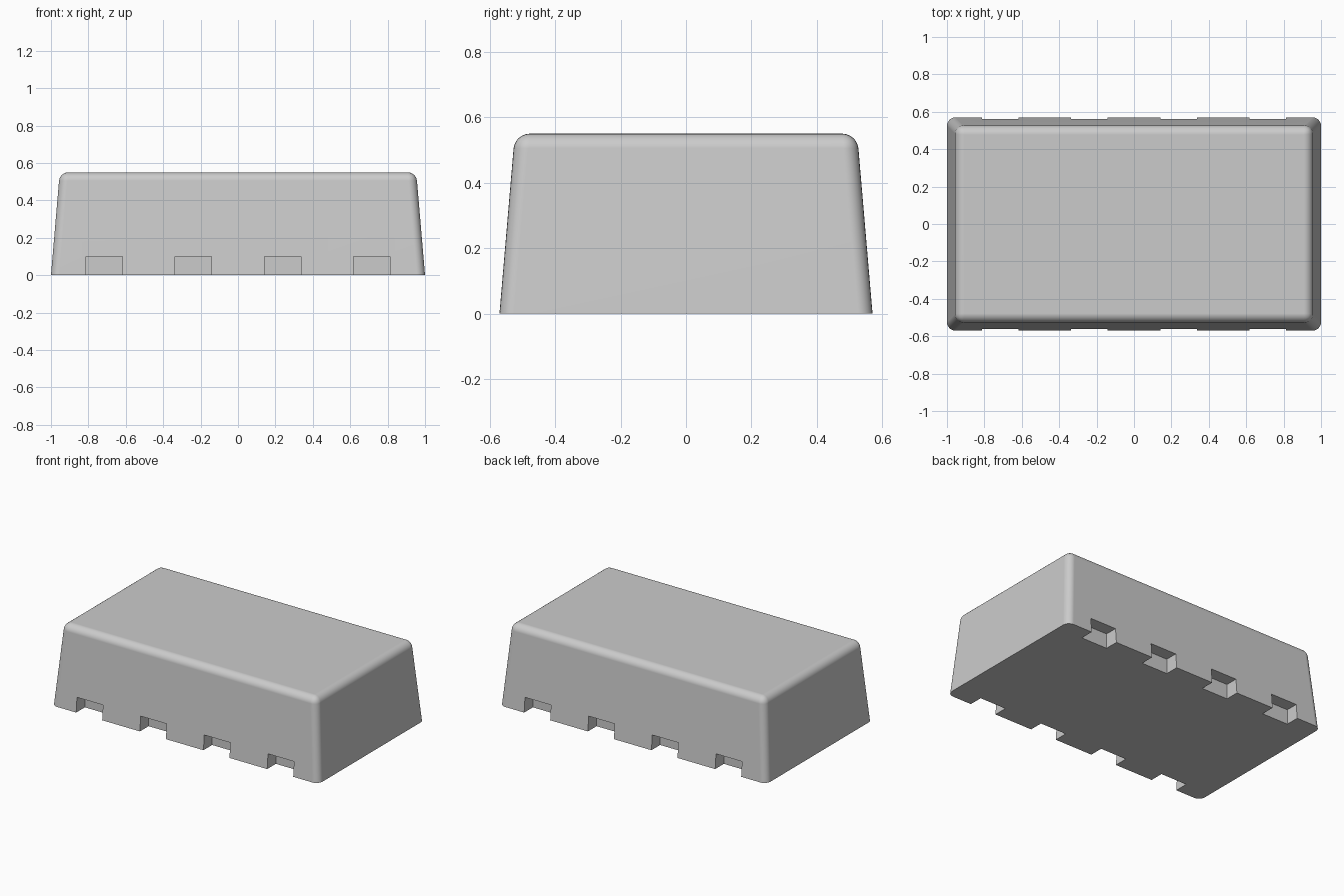
import bpy, bmesh
from mathutils import Vector

cube = bpy.data.objects.get("Cube")
if cube:
    bpy.data.objects.remove(cube, do_unlink=True)

LENGTH, DEPTH, HEIGHT = 2.0, 1.14, 0.55
TAPER = 0.047           # inward lean of each wall at the top
RADIUS = 0.045          # rounding of top and corner edges
NOTCH_X = (-0.715, -0.238, 0.238, 0.715)
NOTCH_W, NOTCH_H, NOTCH_D = 0.195, 0.1, 0.093

grey = bpy.data.materials.new("plain grey")
grey.use_nodes = True
colour = (0.6, 0.6, 0.6, 1)
grey.diffuse_color = colour
grey.node_tree.nodes["Principled BSDF"].inputs["Base Color"].default_value = colour


def add_box(bm, centre, size):
    verts = bmesh.ops.create_cube(bm, size=1)["verts"]
    for v in verts:
        v.co = Vector(centre) + v.co * Vector(size)
    return verts


def make_object(name, bm):
    mesh = bpy.data.meshes.new(name)
    bm.to_mesh(mesh)
    bm.free()
    mesh.materials.append(grey)
    obj = bpy.data.objects.new(name, mesh)
    bpy.context.collection.objects.link(obj)
    return obj


# Tapered block with rounded top and corners, sharp flat base
bm = bmesh.new()
for v in add_box(bm, (0, 0, HEIGHT / 2), (LENGTH, DEPTH, HEIGHT)):
    if v.co.z > HEIGHT / 2:
        v.co.x -= TAPER if v.co.x > 0 else -TAPER
        v.co.y -= TAPER if v.co.y > 0 else -TAPER
rounded = [e for e in bm.edges if max(v.co.z for v in e.verts) > HEIGHT / 2]
bmesh.ops.bevel(bm, geom=rounded, offset=RADIUS, segments=6, profile=0.5,
                affect='EDGES', clamp_overlap=True)
body = make_object("tapered_body", bm)

# Notches along the lower front and back edges
bm = bmesh.new()
reach = 0.1             # how far the cutters stick out past the walls
for side in (-1, 1):
    y = side * (DEPTH / 2 - NOTCH_D + (NOTCH_D + reach) / 2)
    for x in NOTCH_X:
        add_box(bm, (x, y, (NOTCH_H - reach) / 2),
                (NOTCH_W, NOTCH_D + reach, NOTCH_H + reach))
cutter = make_object("notch_cutter", bm)
cutter.hide_render = True

cut = body.modifiers.new("notches", 'BOOLEAN')
cut.operation = 'DIFFERENCE'
cut.solver = 'EXACT'
cut.object = cutter
bpy.ops.object.select_all(action='DESELECT')
bpy.context.view_layer.objects.active = body
body.select_set(True)
bpy.ops.object.modifier_apply(modifier=cut.name)
bpy.data.objects.remove(cutter, do_unlink=True)

# Smooth roundings, flat walls
bpy.ops.object.shade_smooth_by_angle(angle=0.6)
weighted = body.modifiers.new("flat walls", 'WEIGHTED_NORMAL')
weighted.keep_sharp = True
